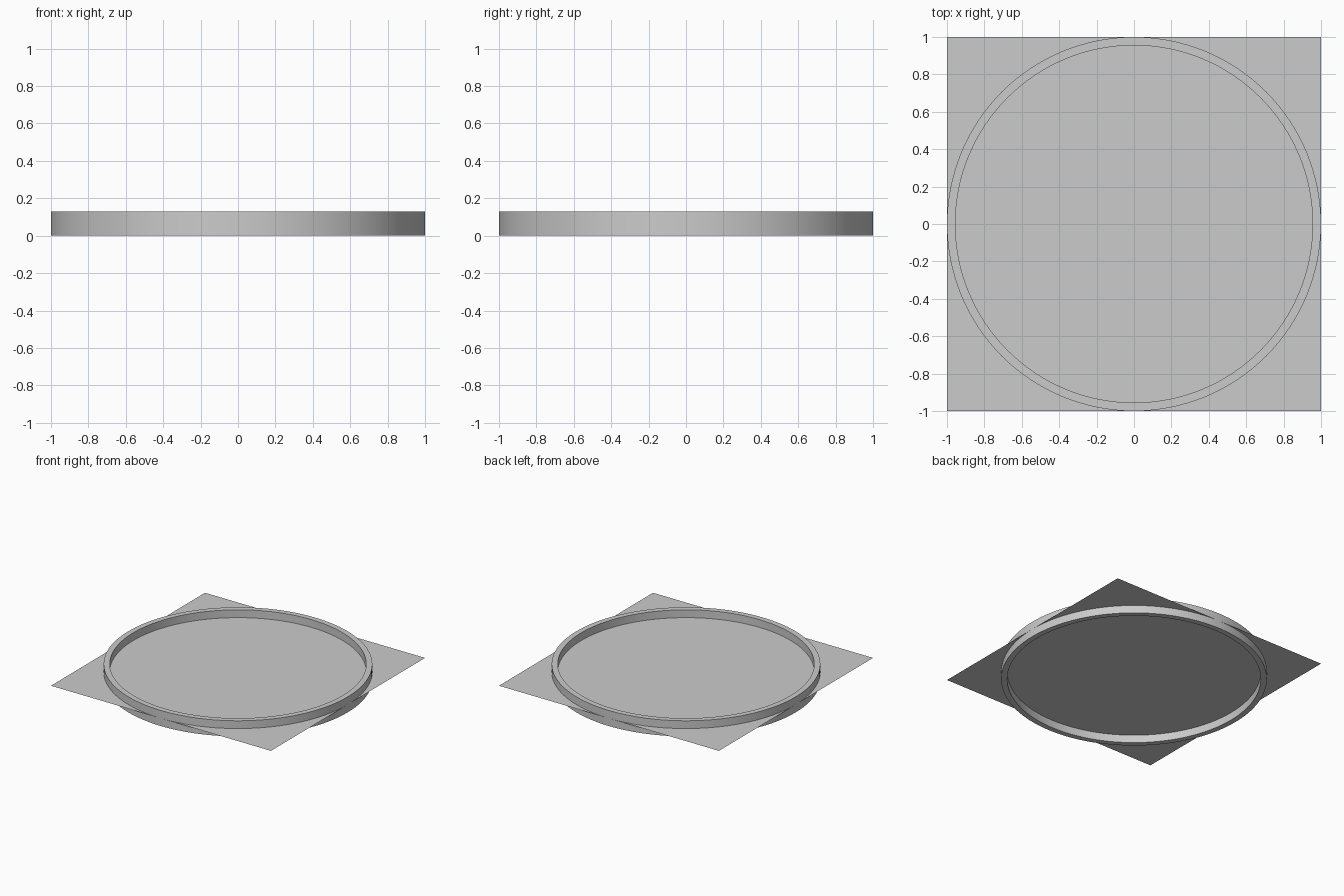
import bpy, bmesh, math

if "Cube" in bpy.data.objects:
    bpy.data.objects.remove(bpy.data.objects["Cube"])

HEIGHT = 0.128
OUTER, INNER = 1.0, 0.955
SIDES = 128

# Ring: rectangular cross-section swept around z
bm = bmesh.new()
profile = [(INNER, 0), (OUTER, 0), (OUTER, HEIGHT), (INNER, HEIGHT)]
loops = []
for i in range(SIDES):
    a = 2 * math.pi * i / SIDES
    loops.append([bm.verts.new((r * math.cos(a), r * math.sin(a), z)) for r, z in profile])
for i in range(SIDES):
    p, q = loops[i], loops[(i + 1) % SIDES]
    for k in range(4):
        n = (k + 1) % 4
        bm.faces.new((p[k], q[k], q[n], p[n]))
bmesh.ops.recalc_face_normals(bm, faces=bm.faces)
mesh = bpy.data.meshes.new("round_frame")
bm.to_mesh(mesh)
bm.free()
ring = bpy.data.objects.new("round_frame", mesh)
bpy.context.collection.objects.link(ring)
bpy.context.view_layer.objects.active = ring
ring.select_set(True)
bpy.ops.object.shade_smooth_by_angle(angle=math.radians(30))

# Thin square sheet through the middle of the ring
bpy.ops.mesh.primitive_plane_add(size=2, location=(0, 0, HEIGHT / 2))
bpy.context.object.name = "square_sheet"
